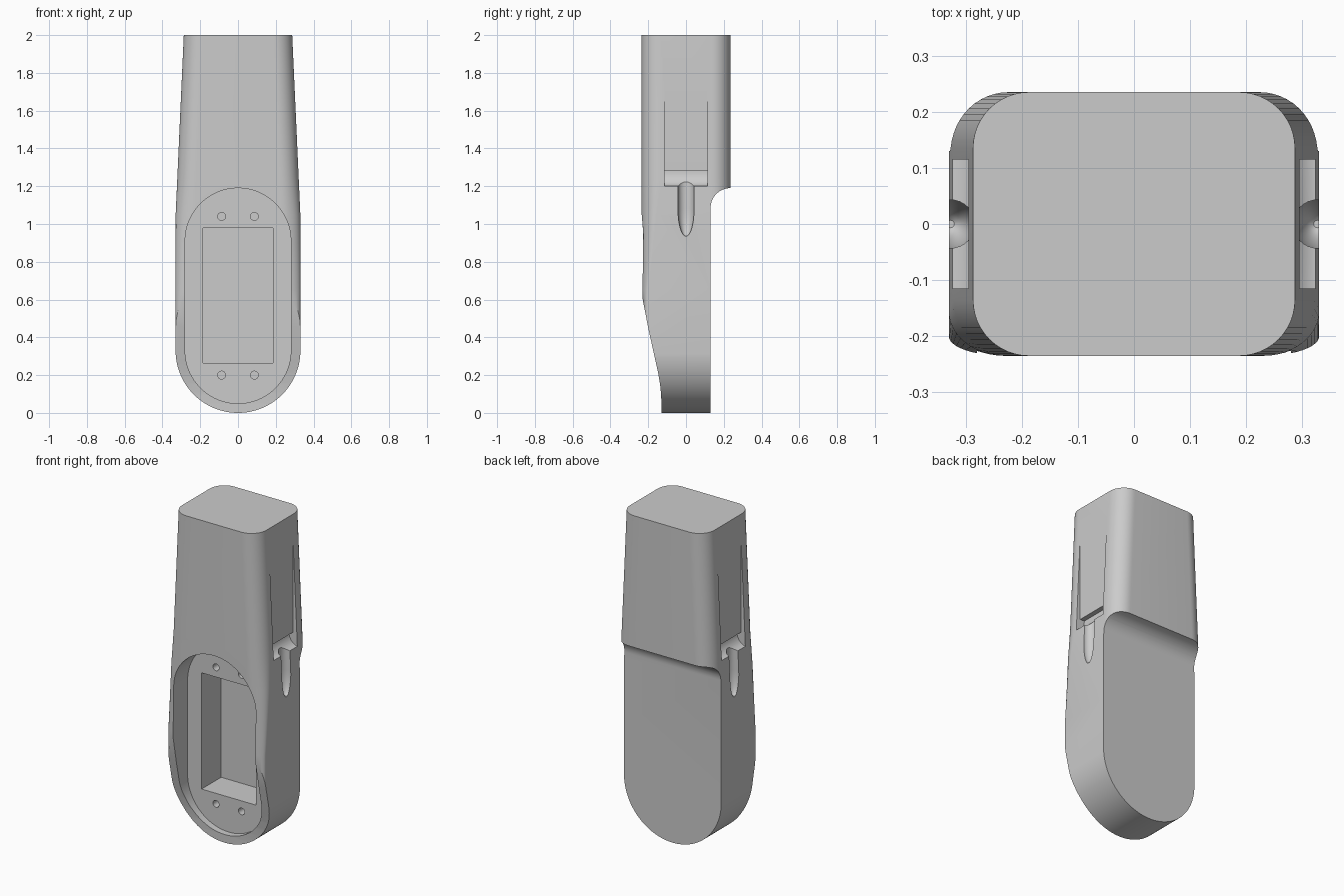
import bpy, bmesh, math
from mathutils import Vector, Matrix

if "Cube" in bpy.data.objects:
    bpy.data.objects.remove(bpy.data.objects["Cube"])


def make(name, bm):
    bmesh.ops.recalc_face_normals(bm, faces=bm.faces)
    me = bpy.data.meshes.new(name)
    bm.to_mesh(me)
    bm.free()
    ob = bpy.data.objects.new(name, me)
    bpy.context.collection.objects.link(ob)
    return ob


def loft(name, rings):
    bm = bmesh.new()
    loops = [[bm.verts.new(p) for p in r] for r in rings]
    n = len(loops[0])
    for a, b in zip(loops, loops[1:]):
        for i in range(n):
            j = (i + 1) % n
            bm.faces.new((a[i], a[j], b[j], b[i]))
    bm.faces.new(loops[0])
    bm.faces.new(loops[-1])
    return make(name, bm)


def prism(name, pts, axis, a, b):
    # axis 'y': points are (x, z); axis 'x': points are (y, z)
    def place(p, t):
        return (p[0], t, p[1]) if axis == 'y' else (t, p[0], p[1])
    return loft(name, [[place(p, t) for p in pts] for t in (a, b)])


def arc(cx, cz, rx, rz, a0, a1, n):
    return [(cx + rx * math.cos(math.radians(a0 + (a1 - a0) * i / n)),
             cz + rz * math.sin(math.radians(a0 + (a1 - a0) * i / n)))
            for i in range(n + 1)]


def boolean(ob, cutter, op='DIFFERENCE'):
    cutter.hide_render = True
    m = ob.modifiers.new("cut", 'BOOLEAN')
    m.object, m.operation, m.solver = cutter, op, 'EXACT'
    bpy.context.view_layer.objects.active = ob
    bpy.ops.object.modifier_apply(modifier=m.name)
    bpy.data.objects.remove(cutter)


# Tapered body with rounded corners; front rounding flattens lower down
def section(z, w, ry):
    d, r = 0.235, 0.1
    pts = (arc(w - r, d - r, r, r, 0, 90, 12) + arc(r - w, d - r, r, r, 90, 180, 12)
           + arc(r - w, ry - d, r, ry, 180, 270, 12) + arc(w - r, ry - d, r, ry, 270, 360, 12))
    return [(x, y, z) for x, y in pts]


body = loft("handle_body", [section(-0.1, 0.33, 0.035), section(0.65, 0.33, 0.035),
                            section(1.05, 0.33, 0.08), section(1.25, 0.321, 0.1),
                            section(2.0, 0.287, 0.1)])

# Side outline: stepped back with a hollow fillet, sloping lower front
side = [(-0.3, 2.1), (-0.3, 0.98), (-0.235, 0.63), (-0.2, 0.45), (-0.165, 0.29),
        (-0.147, 0.21), (-0.137, 0.15), (-0.132, 0.1), (-0.13, 0.05), (-0.13, -0.2),
        (0.13, -0.2)]
side += arc(0.235, 1.085, 0.105, 0.105, 180, 90, 14) + [(0.3, 1.19), (0.3, 2.1)]
boolean(body, prism("side_outline", side, 'x', -0.5, 0.5), 'INTERSECT')

# Rounded bottom end
end = arc(0, 0.33, 0.3305, 0.33, 180, 360, 64) + [(0.5, 0.34), (0.5, 2.2), (-0.5, 2.2), (-0.5, 0.34)]
boolean(body, prism("end_outline", end, 'y', -0.5, 0.5), 'INTERSECT')

# Front recess, deep compartment and screw holes
recess = arc(0, 0.33, 0.28, 0.28, 180, 360, 48) + arc(0, 0.91, 0.28, 0.28, 0, 180, 48)
boolean(body, prism("front_recess", recess, 'y', -0.5, -0.09))
box = [(-0.185, 0.265), (0.185, 0.265), (0.185, 0.98), (-0.185, 0.98)]
boolean(body, prism("compartment", box, 'y', -0.5, 0.10))
for x in (-0.087, 0.087):
    for z in (0.2, 1.04):
        hole = arc(x, z, 0.021, 0.021, 0, 345, 23)
        boolean(body, prism("screw_hole", hole, 'y', -0.5, 0.04))

# Side clip seats: flat recess, undercut notch and finger groove
for s in (-1, 1):
    seat = [(0.4, 1.9), (0.295, 1.9), (0.295, 1.28)]
    seat += arc(0.33, 1.28, 0.065, 0.08, 180, 270, 12) + [(0.4, 1.2)]
    boolean(body, prism("clip_seat", [(s * x, z) for x, z in seat], 'y', -0.115, 0.115))
    prof = [(0.043 * math.sin(a), 1.08 - 0.145 * math.cos(a))
            for a in [math.pi / 2 * i / 10 for i in range(1, 11)]]
    prof += arc(0, 1.25, 0.043, 0.035, 0, 80, 6)
    rings = [[(s * 0.327 + r * math.cos(t), r * math.sin(t), z)
              for t in [2 * math.pi * k / 32 for k in range(32)]] for r, z in prof]
    boolean(body, loft("finger_groove", rings))

# Smooth shading with crisp edges
bpy.ops.object.select_all(action='DESELECT')
body.select_set(True)
bpy.context.view_layer.objects.active = body
bpy.ops.object.shade_smooth_by_angle(angle=math.radians(25))
